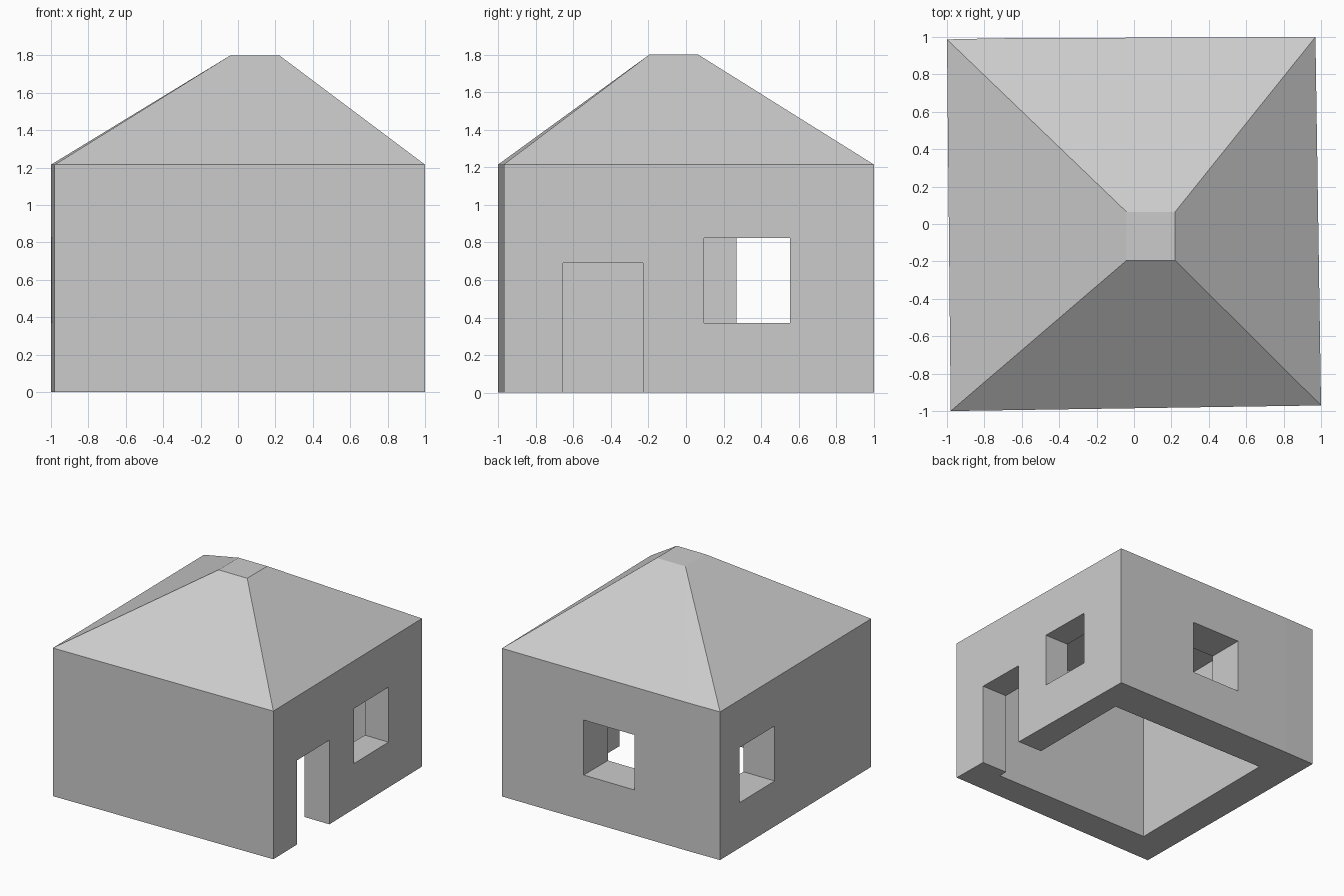
import bpy, bmesh

if "Cube" in bpy.data.objects:
    bpy.data.objects.remove(bpy.data.objects["Cube"])

EAVE, TOP = 1.215, 1.8
# slightly skewed footprint, counter-clockwise from front left; extra corner in the back wall
OUTER = [(-0.98, -1.0), (1.0, -0.97), (0.97, 1.0), (-0.72, 0.993), (-1.0, 0.987)]
INNER = [(-0.715, -0.735), (0.76, -0.73), (0.763, 0.683), (-0.707, 0.686)]
# flat roof top; the back-left corner is shared by the two back panels
CAP = [(-0.04, -0.195), (0.22, -0.195), (0.22, 0.065), (-0.04, 0.065)]


def make_object(name, bm):
    bmesh.ops.recalc_face_normals(bm, faces=bm.faces[:])
    mesh = bpy.data.meshes.new(name)
    bm.to_mesh(mesh)
    bm.free()
    obj = bpy.data.objects.new(name, mesh)
    bpy.context.collection.objects.link(obj)
    return obj


def prism(name, outline, z0, z1):
    bm = bmesh.new()
    base = bm.faces.new([bm.verts.new((x, y, z0)) for x, y in outline])
    up = bmesh.ops.extrude_face_region(bm, geom=[base])
    verts = [g for g in up["geom"] if isinstance(g, bmesh.types.BMVert)]
    bmesh.ops.translate(bm, verts=verts, vec=(0, 0, z1 - z0))
    return make_object(name, bm)


def box(name, x0, x1, y0, y1, z0, z1):
    return prism(name, [(x0, y0), (x1, y0), (x1, y1), (x0, y1)], z0, z1)


def cut(target, cutter):
    mod = target.modifiers.new("cut", "BOOLEAN")
    mod.operation = "DIFFERENCE"
    mod.solver = "EXACT"
    mod.object = cutter
    bpy.context.view_layer.objects.active = target
    bpy.ops.object.modifier_apply(modifier=mod.name)
    bpy.data.objects.remove(cutter)


# Walls: hollow ring with door and three windows
walls = prism("walls", OUTER, 0, EAVE)
cut(walls, prism("room_cutter", INNER, -0.2, EAVE + 0.2))
cut(walls, box("door_cutter", 0.5, 1.3, -0.655, -0.228, -0.2, 0.69))
cut(walls, box("right_window_cutter", 0.5, 1.3, 0.097, 0.555, 0.372, 0.823))
cut(walls, box("left_window_cutter", -1.3, -0.5, 0.268, 0.73, 0.372, 0.823))
cut(walls, box("back_window_cutter", -0.23, 0.23, 0.5, 1.3, 0.372, 0.823))

# Roof: hipped, with a small flat top
bm = bmesh.new()
low = [bm.verts.new((x, y, EAVE)) for x, y in OUTER]
high = [bm.verts.new((x, y, TOP)) for x, y in CAP]
for i in range(3):
    bm.faces.new((low[i], low[i + 1], high[min(i + 1, 3)], high[i]))
bm.faces.new((low[3], low[4], high[3]))
bm.faces.new((low[4], low[0], high[0], high[3]))
bm.faces.new(high)
bm.faces.new(low[::-1])
make_object("roof", bm)
